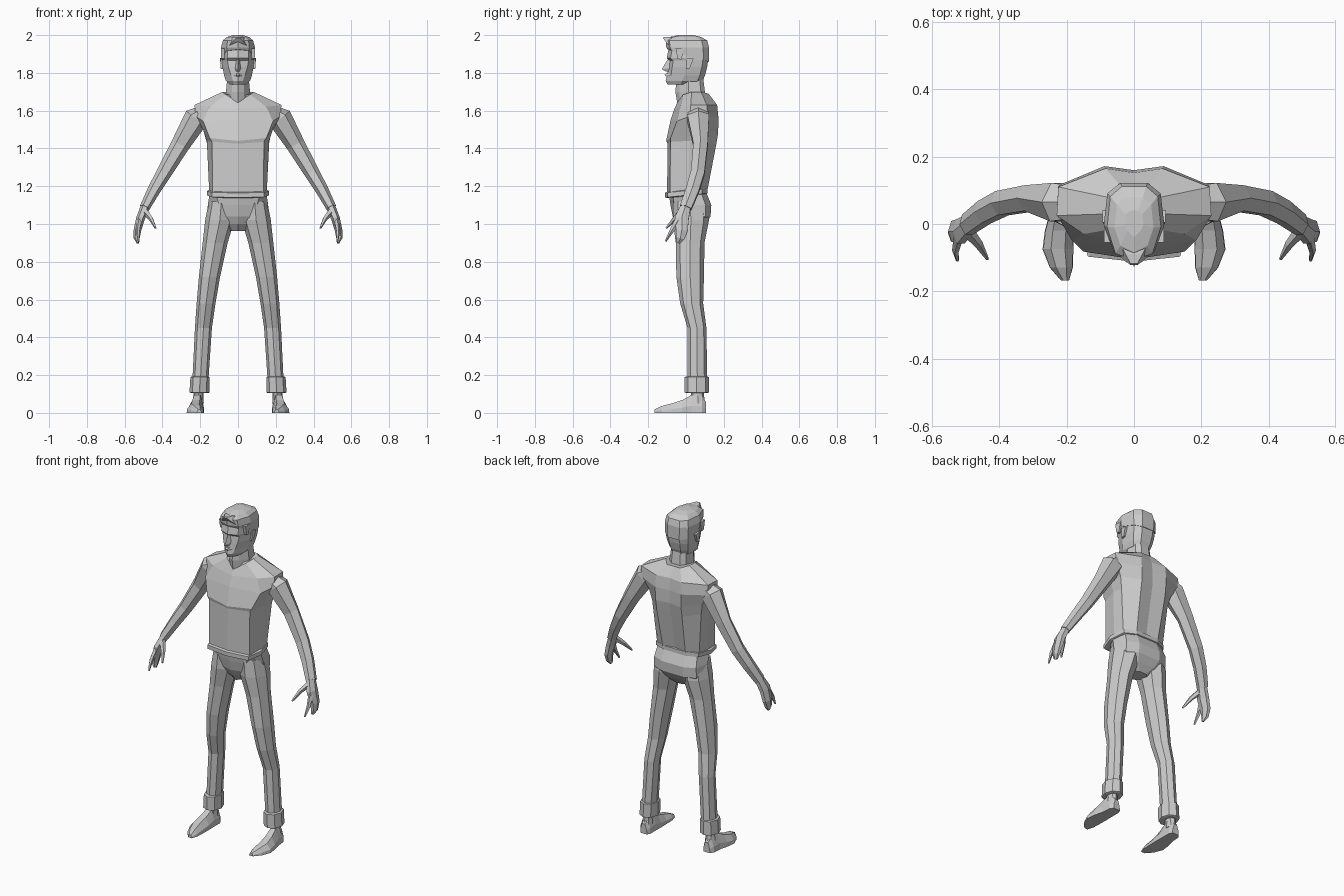
import bpy, bmesh, math
from mathutils import Vector

grey = bpy.data.materials.new("plain_grey")
grey.diffuse_color = (0.6, 0.6, 0.6, 1)


def loft(name, rings, mirror=False):
    """Skin a list of closed point rings, cap both ends, optionally mirror in x."""
    bm = bmesh.new()
    loops = [[bm.verts.new(p) for p in r] for r in rings]
    n = len(loops[0])
    for a, b in zip(loops, loops[1:]):
        for i in range(n):
            j = (i + 1) % n
            bm.faces.new((a[i], a[j], b[j], b[i]))
    bm.faces.new(loops[0])
    bm.faces.new(loops[-1])
    bmesh.ops.recalc_face_normals(bm, faces=bm.faces)
    me = bpy.data.meshes.new(name)
    bm.to_mesh(me)
    bm.free()
    me.materials.append(grey)
    ob = bpy.data.objects.new(name, me)
    bpy.context.collection.objects.link(ob)
    if mirror:
        ob.modifiers.new("Mirror", 'MIRROR').use_mirror_merge = False
    return ob


def whole(half):
    """Complete a half ring (front centre .. back centre) across x = 0."""
    return half + [(-x, y, z) for x, y, z in reversed(half[1:-1])]


def section(z, yf, yb, hx, fw, slope=0.0, step=0.02):
    """Body cross-section with a narrow front and rounded back."""
    m = yf + (yb - yf) * 0.45
    pts = [(0, yf), (fw, yf + step), (hx, m), (hx * 0.88, yb - 0.25 * (yb - m)),
           (hx * 0.45, yb), (0, yb)]
    return whole([(x, y, z + slope * y) for x, y in pts])


def flat_ring(cx, cy, z, hx, hy, n=8):
    return [(cx + hx * math.cos(2 * math.pi * i / n),
             cy + hy * math.sin(2 * math.pi * i / n), z) for i in range(n)]


def limb(path, n=6):
    """Rings square to a path of (x, y, z, sideways radius, depth radius)."""
    pts = [Vector(p[:3]) for p in path]
    rings = []
    for i, p in enumerate(path):
        t = (pts[min(i + 1, len(pts) - 1)] - pts[max(i - 1, 0)]).normalized()
        u = t.cross(Vector((0, 1, 0))).normalized()
        v = u.cross(t)
        rings.append([pts[i] + u * p[3] * math.cos(2 * math.pi * k / n)
                      + v * p[4] * math.sin(2 * math.pi * k / n) for k in range(n)])
    return rings


# Shirt body: waist, under chest, chest, shoulders, collar
loft("torso", [whole(h) for h in (
    [(0, -.10, 1.15), (.135, -.085, 1.155), (.152, .01, 1.16), (.14, .075, 1.16),
     (.075, .11, 1.16), (0, .10, 1.16)],
    [(0, -.098, 1.425), (.137, -.082, 1.435), (.165, .02, 1.44), (.165, .09, 1.43),
     (.085, .16, 1.42), (0, .147, 1.42)],
    [(0, -.105, 1.44), (.15, -.082, 1.455), (.185, .02, 1.50), (.18, .10, 1.50),
     (.085, .17, 1.48), (0, .158, 1.48)],
    [(0, -.082, 1.55), (.185, -.048, 1.545), (.225, .02, 1.57), (.225, .115, 1.57),
     (.088, .172, 1.56), (0, .16, 1.56)],
    [(0, -.062, 1.61), (.15, -.03, 1.62), (.23, .025, 1.63), (.225, .11, 1.63),
     (.085, .165, 1.63), (0, .152, 1.63)],
    [(0, -.045, 1.645), (.065, -.015, 1.685), (.082, .03, 1.70), (.08, .08, 1.70),
     (.045, .12, 1.69), (0, .12, 1.69)])])

# Neck
loft("neck", [section(1.63, -.045, .11, .072, .035), section(1.70, -.056, .10, .064, .032),
              section(1.78, -.05, .09, .056, .03)])

# Head: chin, jaw, cheeks, eye sockets, brow, crown
loft("head", [section(*s) for s in (
    (1.738, -.098, .05, .042, .022), (1.758, -.108, .088, .064, .026),
    (1.785, -.10, .10, .073, .036), (1.83, -.093, .112, .082, .05),
    (1.865, -.088, .117, .085, .056), (1.878, -.102, .118, .086, .056),
    (1.93, -.092, .116, .085, .056), (1.975, -.06, .08, .06, .04))])

# Nose: bridge down to tip and base
loft("nose", [[(-.008, -.085, 1.87), (.008, -.085, 1.87), (0, -.098, 1.87)],
              [(-.016, -.085, 1.825), (.016, -.085, 1.825), (0, -.128, 1.82)],
              [(-.012, -.085, 1.808), (.012, -.085, 1.808), (0, -.108, 1.808)]])

# Lips
loft("mouth", [[(-.022, -.088, z), (.022, -.088, z), (.008, y, z), (-.008, y, z)]
               for z, y in ((1.782, -.106), (1.79, -.113), (1.797, -.104))])

# Ears
loft("ear", [[(x, .0, 1.82), (x, .02, 1.825), (x + .004, .04, 1.875), (x + .002, .005, 1.88)]
             for x in (.076, .091)], True)

# Hair cap with a raised tuft at the front and sideburns
loft("hair", [section(*s) for s in (
    (1.895, -.097, .122, .088, .058, -.3), (1.935, -.104, .122, .09, .06),
    (1.972, -.108, .112, .08, .055), (1.99, -.085, .08, .058, .04),
    (2.0, -.04, .04, .028, .02))])
loft("hair_tuft", [[(-.05, -.085, 1.94), (.05, -.085, 1.94), (.04, -.06, 1.985), (-.04, -.06, 1.985)],
                   [(-.03, -.108, 1.965), (.03, -.108, 1.965), (.025, -.09, 1.99), (-.025, -.09, 1.99)],
                   [(-.01, -.122, 1.985), (.01, -.122, 1.985), (.01, -.118, 1.99), (-.01, -.118, 1.99)]])
loft("sideburn", [[(x, -.055, 1.93), (x, -.045, 1.875), (x, -.025, 1.87), (x, -.01, 1.93)]
                  for x in (.072, .089)], True)

# Sleeved arm from shoulder to wrist
loft("arm", limb([(.17, .065, 1.60, .035, .055), (.222, .065, 1.56, .065, .066),
                  (.305, .077, 1.42, .05, .044), (.392, .062, 1.27, .04, .042),
                  (.445, .035, 1.18, .034, .04), (.495, -.002, 1.085, .027, .036)]), True)

# Mitten hand, forefinger and thumb
loft("hand", limb([(.49, .0, 1.095, .024, .03), (.516, -.022, 1.03, .023, .042),
                   (.533, -.022, .965, .02, .036), (.536, -.03, .925, .016, .026),
                   (.53, -.04, .90, .007, .012)]), True)
loft("forefinger", limb([(.522, -.04, 1.02, .014, .02), (.53, -.078, .96, .011, .012),
                         (.525, -.108, .908, .005, .005)], 5), True)
loft("thumb", limb([(.495, -.02, 1.07, .018, .02), (.462, -.06, 1.03, .013, .014),
                    (.436, -.104, .978, .005, .005)], 5), True)

# Belt
loft("belt", [section(*s, .1, .015) for s in (
    (1.148, -.10, .105, .152, .125), (1.152, -.112, .115, .163, .137),
    (1.176, -.112, .115, .163, .137), (1.18, -.10, .105, .152, .125))])

# Trouser seat
loft("pelvis", [section(*s) for s in (
    (1.165, -.092, .108, .15, .12), (1.10, -.082, .134, .16, .10),
    (1.04, -.07, .13, .162, .075), (1.0, -.052, .105, .125, .05),
    (.962, -.025, .075, .05, .025))])

# Trouser leg: hip, thigh, knee, calf, hem
loft("leg", [flat_ring(*s) for s in (
    (.088, .022, 1.12, .066, .09), (.096, .026, 1.02, .078, .096),
    (.121, .022, .90, .066, .076), (.151, .022, .72, .056, .073),
    (.169, .03, .58, .05, .061), (.183, .058, .45, .045, .05),
    (.201, .06, .14, .042, .053))], True)

# Turned-up cuff
loft("cuff", [flat_ring(*s) for s in (
    (.203, .058, .105, .044, .055), (.204, .056, .108, .053, .065),
    (.201, .056, .19, .051, .065), (.2, .058, .193, .042, .054))], True)

# Ankle
loft("ankle", [flat_ring(.213, .065, .05, .032, .036), flat_ring(.21, .062, .09, .026, .034),
               flat_ring(.205, .06, .15, .027, .036)], True)

# Pointed shoe, lofted from heel to toe
loft("shoe", [[(cx - w, y, 0), (cx + w, y, 0), (cx + w * .95, y, h * .4), (cx + w * .45, y, h),
               (cx - w * .45, y, h), (cx - w * .95, y, h * .4)] for y, cx, w, h in (
    (.105, .212, .022, .06), (.085, .214, .034, .085), (.03, .216, .036, .095),
    (-.02, .222, .043, .068), (-.075, .226, .046, .05), (-.13, .216, .034, .036),
    (-.168, .205, .012, .018))], True)
